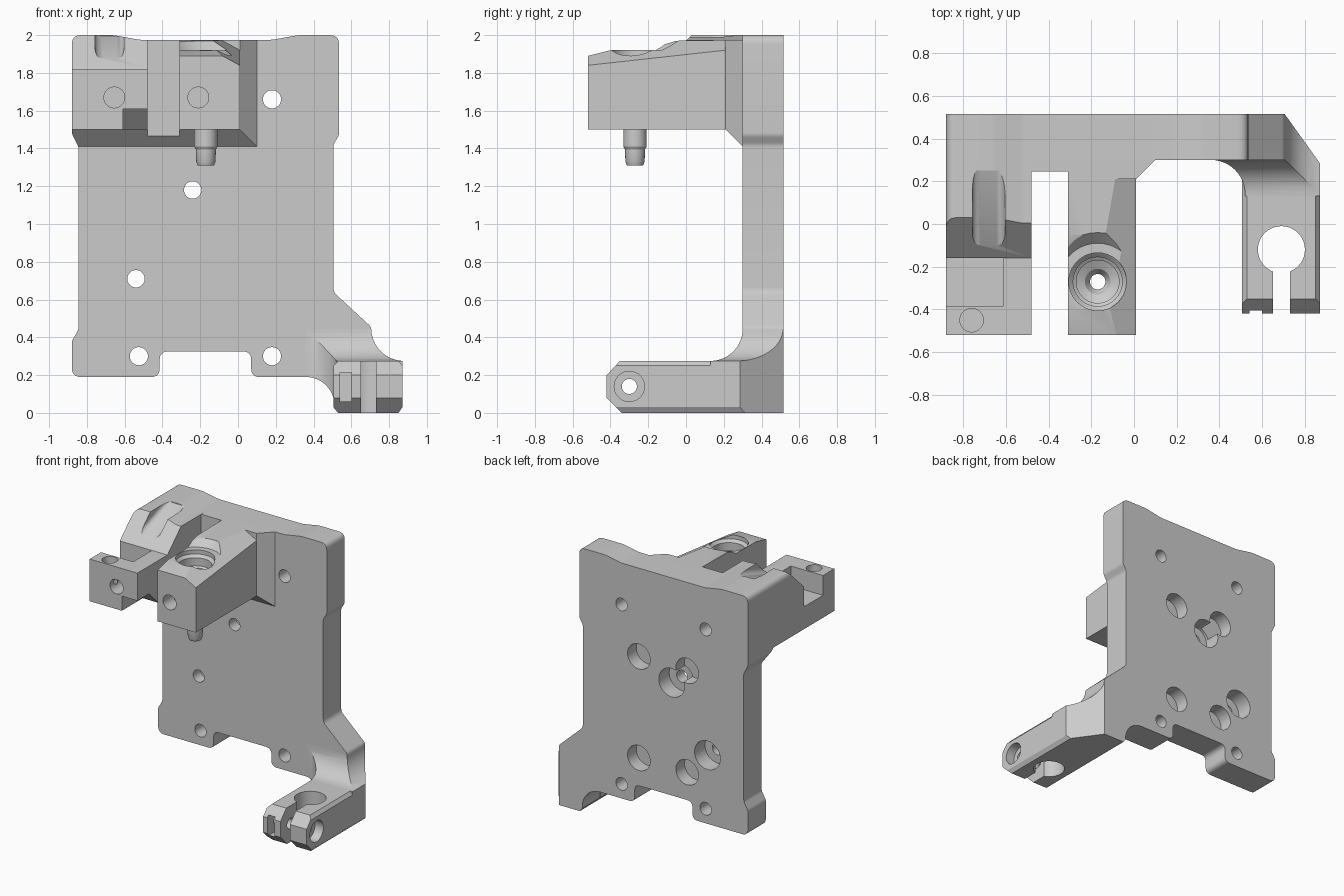
import bpy, bmesh, math
from mathutils import Vector

cube = bpy.data.objects.get("Cube")
if cube:
    bpy.data.objects.remove(cube)

grey = bpy.data.materials.new("light_grey")
grey.use_nodes = True
tone = (0.6, 0.6, 0.6, 1)
grey.diffuse_color = tone
grey.node_tree.nodes["Principled BSDF"].inputs["Base Color"].default_value = tone

X, Y, Z = 0, 1, 2


def finish(name, bm):
    bmesh.ops.recalc_face_normals(bm, faces=bm.faces[:])
    mesh = bpy.data.meshes.new(name)
    bm.to_mesh(mesh)
    bm.free()
    mesh.materials.append(grey)
    ob = bpy.data.objects.new(name, mesh)
    bpy.context.collection.objects.link(ob)
    return ob


def prism(name, pts, axis, lo, hi):
    """Extrude a 2D outline along an axis."""
    bm = bmesh.new()
    rings = []
    for c in (lo, hi):
        ring = []
        for p in pts:
            co = list(p)
            co.insert(axis, c)
            ring.append(bm.verts.new(co))
        bm.faces.new(ring)
        rings.append(ring)
    a, b = rings
    for i in range(len(a)):
        bm.faces.new((a[i - 1], a[i], b[i], b[i - 1]))
    return finish(name, bm)


def shear(ob, slope, y0):
    """Tilt a cutter so that it climbs towards the back."""
    for v in ob.data.vertices:
        v.co.z += slope * (v.co.y - y0)
    return ob


def circle(u, v, r, n=40):
    return [(u + r * math.cos(2 * math.pi * i / n), v + r * math.sin(2 * math.pi * i / n))
            for i in range(n)]


def arc(u, v, r, start, end, n=12):
    angles = [math.radians(start + (end - start) * i / n) for i in range(n + 1)]
    return [(u + r * math.cos(t), v + r * math.sin(t)) for t in angles]


def rounded(corners, n=6):
    """Round the (u, v, radius) corners of a closed outline; (u, v) stays sharp."""
    out = []
    for i, c in enumerate(corners):
        if len(c) == 2:
            out.append(c)
            continue
        p = Vector(c[:2])
        a = Vector(corners[i - 1][:2]) - p
        b = Vector(corners[(i + 1) % len(corners)][:2]) - p
        d = min(c[2] / math.tan(a.angle(b) / 2), a.length * 0.49, b.length * 0.49)
        s, e = p + a.normalized() * d, p + b.normalized() * d
        for k in range(n + 1):
            t = k / n
            out.append(tuple(s * (1 - t) ** 2 + p * 2 * t * (1 - t) + e * t * t))
    return out


def lathe(name, x, y, profile, n=40):
    """Solid of revolution about a vertical axis."""
    bm = bmesh.new()
    rings = [[bm.verts.new((u, v, z)) for u, v in circle(x, y, r, n)] for r, z in profile]
    for a, b in zip(rings, rings[1:]):
        for i in range(n):
            bm.faces.new((a[i - 1], a[i], b[i], b[i - 1]))
    bm.faces.new(rings[0])
    bm.faces.new(rings[-1])
    return finish(name, bm)


def boolean(ob, tool, op="DIFFERENCE", keep=False):
    mod = ob.modifiers.new(op, "BOOLEAN")
    mod.operation, mod.solver, mod.object = op, "EXACT", tool
    bpy.context.view_layer.objects.active = ob
    bpy.ops.object.modifier_apply(modifier=mod.name)
    if not keep:
        bpy.data.objects.remove(tool)


def drill(ob, axis, u, v, r, lo, hi):
    boolean(ob, prism("drill", circle(u, v, r), axis, lo, hi))


def box_cut(ob, x0, x1, y0, y1, z0, z1):
    boolean(ob, prism("box", [(x0, y0), (x1, y0), (x1, y1), (x0, y1)], Z, z0, z1))


# Front outline shared by the plate and the parts that grow from it
outline = rounded([
    (-0.88, 2.0, 0.05), (-0.66, 2.0, 0.2), (-0.52, 1.975, 0.2), (0.18, 1.975, 0.2),
    (0.32, 2.0, 0.2), (0.535, 2.0, 0.05), (0.535, 1.47, 0.05), (0.505, 1.42, 0.05),
    (0.505, 0.64, 0.06), (0.705, 0.455, 0.05),
    *arc(0.88, 0.45, 0.175, 190, 267),
    (0.87, 0.25), (0.87, 0.03), (0.85, 0), (0.53, 0), (0.507, 0.03),
    *arc(0.36, 0.04, 0.15, 0, 90),
    (0.07, 0.19, 0.045), (0.07, 0.325, 0.045), (-0.415, 0.325, 0.045),
    (-0.415, 0.19, 0.045), (-0.88, 0.19, 0.05), (-0.88, 0.38, 0.05),
    (-0.845, 0.44, 0.05), (-0.845, 1.41, 0.05), (-0.88, 1.48, 0.05)])
rear_corner = [(0.705, 0.515), (0.87, 0.285), (1, 0.285), (1, 0.6), (0.705, 0.6)]

# Back plate with screw holes and rear counterbores
plate = prism("back_plate", outline, Y, 0.30, 0.515)
boolean(plate, prism("corner", rear_corner, Z, -0.1, 0.6))
for x in (0.18, -0.525):
    for z in (0.30, 1.66):
        drill(plate, Y, x, z, 0.048, 0.2, 0.6)
for x in (0.035, -0.37):
    for z in (0.535, 1.305):
        drill(plate, Y, x, z, 0.095, 0.41, 0.6)
for x, z in ((-0.24, 1.18), (-0.54, 0.71)):
    drill(plate, Y, x, z, 0.108, 0.39, 0.6)
    drill(plate, Y, x, z, 0.046, 0.2, 0.6)

# Right lug: sloped top, side gusset, funnel bore
lug = prism("bored_lug", [
    (-0.52, 1.5), (0.21, 1.5), (0.30, 1.41), (0.30, 1.975), (-0.05, 1.97),
    (-0.22, 1.92), (-0.40, 1.92), (-0.52, 1.89)], X, -0.48, 0.10)
boolean(lug, prism("gusset", [(0.01, -0.6), (0.01, 0.21), (0.10, 0.30), (0.2, 0.30),
                              (0.2, -0.6)], Z, 1.3, 2.1))
box_cut(lug, -0.6, -0.31, -0.6, 0.245, 1.3, 2.1)
wedge = prism("wedge", [(-0.21, 1.96), (0.12, 1.78), (0.12, 2.2), (-0.21, 2.2)], Y, -0.55, 0.21)
boolean(lug, shear(wedge, 0.11, -0.52))
funnel = lathe("funnel", -0.17, -0.27, [
    (0.036, 1.2), (0.036, 1.56), (0.06, 1.60), (0.10, 1.62), (0.10, 1.80), (0.115, 1.81),
    (0.115, 1.87), (0.135, 1.89), (0.135, 1.921), (0.18, 1.921), (0.23, 1.97), (0.23, 2.2)])
boolean(lug, funnel, keep=True)
drill(lug, Y, -0.21, 1.67, 0.055, -0.6, -0.40)

# Guide pin under the bored lug
pin = lathe("guide_pin", -0.17, -0.27, [
    (0.062, 1.505), (0.062, 1.41), (0.053, 1.395), (0.051, 1.33), (0.043, 1.31)])
boolean(pin, funnel)

# Left lug: ramped top with a groove, open side pocket, screw holes
arm = prism("pocket_lug", [
    (-0.52, 1.5), (0.21, 1.5), (0.30, 1.41), (0.30, 2.0), (0.03, 2.0),
    (-0.16, 1.82), (-0.52, 1.82)], X, -0.88, -0.48)
boolean(arm, prism("trim", outline, Y, -0.7, 0.6), "INTERSECT")
box_cut(arm, -1, -0.61, -0.385, -0.16, 1.67, 1.9)
boolean(arm, prism("undercut", [(-0.6, 1.4), (-0.6, 1.61), (-0.38, 1.61), (-0.27, 1.5),
                                (-0.27, 1.4)], X, -0.61, -0.4))
groove = prism("groove", rounded([(-0.757, 1.87, 0.04), (-0.603, 1.87, 0.04), (-0.603, 2.3),
                                  (-0.757, 2.3)]), Y, -0.155, 0.25)
boolean(arm, shear(groove, 0.34, -0.12))
drill(arm, Y, -0.655, 1.67, 0.055, -0.6, -0.386)
drill(arm, Z, -0.76, -0.45, 0.055, 1.62, 1.9)

# Lower clamp arm with chamfered edges
clamp = prism("clamp_arm", [
    (0.53, 0), (0.85, 0), (0.87, 0.03), (0.87, 0.25), (0.85, 0.275), (0.53, 0.275),
    (0.505, 0.25), (0.505, 0.03)], Y, -0.5, 0.305)
boolean(clamp, prism("side", [(-0.35, 0.275), (-0.42, 0.2), (-0.42, 0.08), (-0.34, 0),
                              (0.4, 0), (0.4, 0.275)], X, 0.4, 1), "INTERSECT")
boolean(clamp, prism("corner", rear_corner, Z, -0.1, 0.6))
drill(clamp, Z, 0.69, -0.12, 0.11, -0.1, 0.4)
box_cut(clamp, 0.65, 0.73, -0.6, -0.15, -0.1, 0.4)
box_cut(clamp, 0.54, 0.60, -0.6, -0.24, 0.06, 0.215)
drill(clamp, X, -0.30, 0.14, 0.04, 0.4, 1)
drill(clamp, X, -0.30, 0.14, 0.08, 0.80, 1)

# Curved web blending the clamp arm into the plate
web = prism("clamp_web", arc(0.13, 0.445, 0.17, -90, 0) + [(0.305, 0.445), (0.305, 0.02),
                                                          (0.13, 0.02)], X, 0.34, 0.9)
boolean(web, prism("sweep", arc(0.36, 0.14, 0.16, 90, 0) + [(0.52, 0.1), (0.95, 0.1),
                                                           (0.95, 0.4), (0.36, 0.4)],
                   Z, -0.1, 0.6), "INTERSECT")
boolean(web, prism("trim", outline, Y, -0.7, 0.6), "INTERSECT")
boolean(web, prism("corner", rear_corner, Z, -0.1, 0.6))

# Smooth the round walls, keep machined edges sharp
bpy.ops.object.select_all(action="DESELECT")
for ob in (plate, lug, pin, arm, clamp, web):
    ob.select_set(True)
bpy.context.view_layer.objects.active = plate
bpy.ops.object.shade_smooth_by_angle(angle=math.radians(25))
